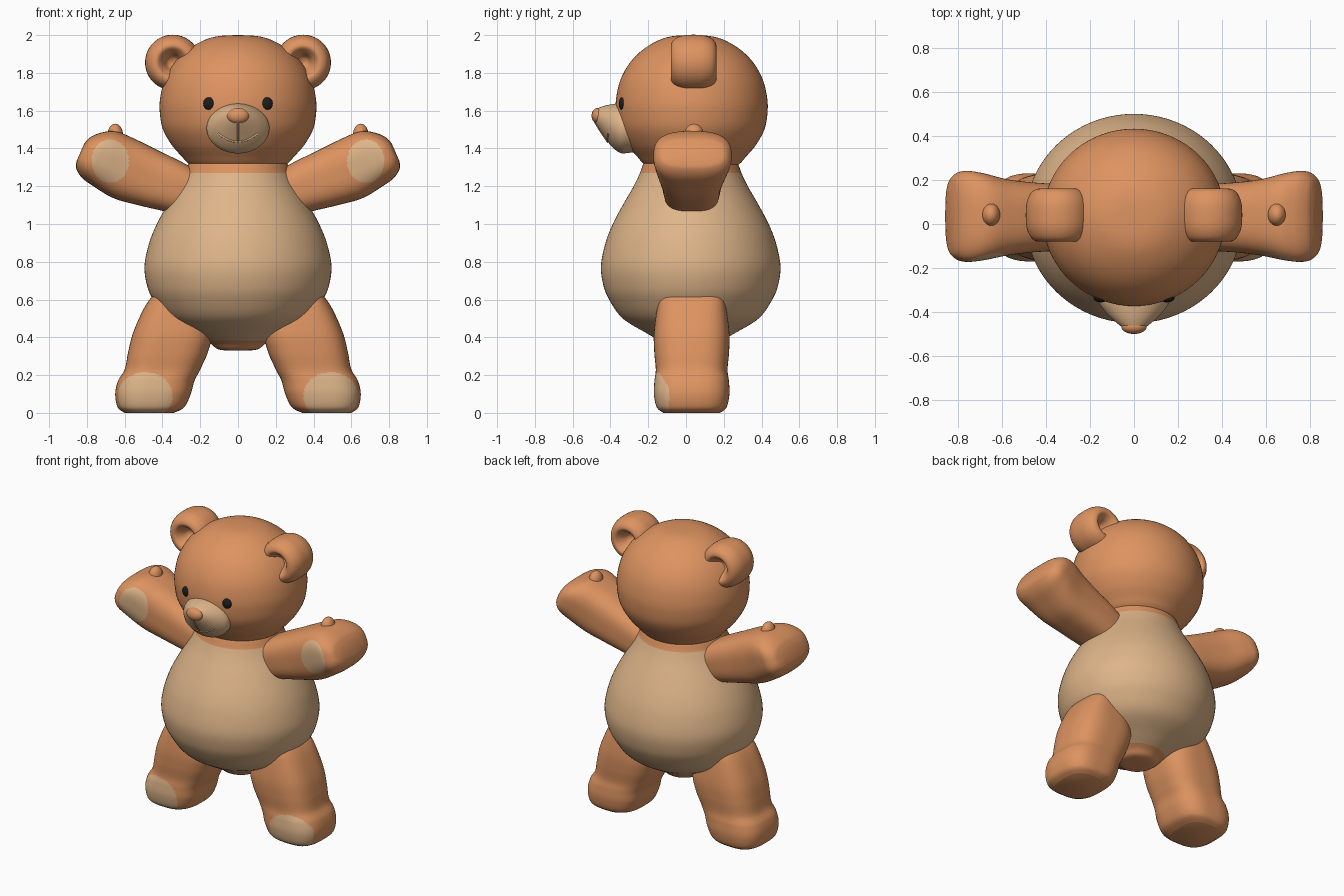
import bpy, bmesh, math
from mathutils import Vector
from mathutils.bvhtree import BVHTree

if "Cube" in bpy.data.objects:
    bpy.data.objects.remove(bpy.data.objects["Cube"])


def material(name, rgb):
    m = bpy.data.materials.new(name)
    m.diffuse_color = (*rgb, 1)
    m.use_nodes = True
    m.node_tree.nodes["Principled BSDF"].inputs["Base Color"].default_value = m.diffuse_color
    return m


FUR = material("orange fur", (0.73, 0.295, 0.118))
PAD = material("tan plush", (0.73, 0.46, 0.25))
BLACK = material("black", (0.012, 0.012, 0.012))
X, Y, Z = Vector((1, 0, 0)), Vector((0, 1, 0)), Vector((0, 0, 1))


def finish(bm, name, mats, rule=None, mirror=False):
    """Turn a bmesh into a smooth object, colouring faces by a rule."""
    bmesh.ops.recalc_face_normals(bm, faces=bm.faces)
    for f in bm.faces:
        f.smooth = True
        if rule and rule(f.calc_center_median()):
            f.material_index = 1
    me = bpy.data.meshes.new(name)
    bm.to_mesh(me)
    bm.free()
    ob = bpy.data.objects.new(name, me)
    bpy.context.collection.objects.link(ob)
    for m in mats:
        me.materials.append(m)
    if mirror:
        mod = ob.modifiers.new("mirror", 'MIRROR')
        mod.use_mirror_merge = False
    return ob


def spline(pts, n):
    """Smooth curve through tuples of numbers."""
    p = [pts[0]] + list(pts) + [pts[-1]]
    out = []
    for i in range(1, len(p) - 2):
        for k in range(n):
            t = k / n
            out.append([0.5 * (2 * b + (c - a) * t + (2 * a - 5 * b + 4 * c - d) * t * t
                               + (3 * b - a - 3 * c + d) * t ** 3)
                        for a, b, c, d in zip(*p[i - 1:i + 3])])
    return out + [list(pts[-1])]


def loft(stations, u, v, power=2.0, n=6, segs=80):
    """Skin rings (cx, cy, cz, radius_u, radius_v) with superellipse sections."""
    bm = bmesh.new()
    rings = []
    for cx, cy, cz, ru, rv in spline(stations, n):
        ring = []
        for k in range(segs):
            a = 2 * math.pi * k / segs
            c, s = math.cos(a), math.sin(a)
            c = math.copysign(abs(c) ** (2 / power), c)
            s = math.copysign(abs(s) ** (2 / power), s)
            ring.append(bm.verts.new(Vector((cx, cy, cz)) + u * ru * c + v * rv * s))
        rings.append(ring)
    for a, b in zip(rings, rings[1:]):
        for k in range(segs):
            j = (k + 1) % segs
            bm.faces.new((a[k], a[j], b[j], b[k]))
    bm.faces.new(rings[0])
    bm.faces.new(rings[-1])
    return bm


def ball(name, centre, radii, mat, mirror=False):
    bm = bmesh.new()
    bmesh.ops.create_uvsphere(bm, u_segments=32, v_segments=20, radius=1)
    for vert in bm.verts:
        vert.co = Vector([c + r * q for c, r, q in zip(centre, radii, vert.co)])
    return finish(bm, name, [mat], mirror=mirror)


def in_ellipse(c, x, z, rx, rz):
    return ((c.x - x) / rx) ** 2 + ((c.z - z) / rz) ** 2 < 1


# Head: round, slightly flattened on top, narrowing to the neck
head = [(2.0, .001), (1.995, .1), (1.973, .18), (1.92, .27), (1.85, .34), (1.76, .39),
        (1.66, .413), (1.58, .413), (1.5, .397), (1.42, .352), (1.36, .3), (1.31, .25), (1.26, .15)]
finish(loft([(0, .03, z, r, r * .97) for z, r in head], X, Y), "head", [FUR])

# Body: pear shape, tan with fur at the neck and the crotch
body = [(1.4, .2), (1.33, .255), (1.27, .28), (1.2, .315), (1.1, .375), (1.0, .43), (.9, .47),
        (.78, .495), (.68, .483), (.6, .45), (.5, .375), (.42, .24), (.37, .15), (.335, .1), (.33, .001)]
finish(loft([(0, .025, z, r, r * .96) for z, r in body], X, Y), "body", [FUR, PAD],
       lambda c: .385 < c.z < 1.268)

# Ears: thick discs, hollow in the middle of both faces
half = [(-.03, .001), (-.045, .03), (-.09, .055), (-.12, .085), (-.105, .12), (-.06, .142)]
ear = half + [(0, .147)] + [(-y, r) for y, r in reversed(half)]
finish(loft([(.345, .04 + y, 1.855, r, r) for y, r in ear], X, Z, segs=64), "ear", [FUR], mirror=True)

# Arms: raised outwards, ending in square paws with a tan palm
across = Vector((-.4, 0, .917)).normalized()
arm = [(.15, .03, 1.12, .11, .13), (.34, .03, 1.195, .138, .15), (.48, .03, 1.245, .155, .16),
       (.595, .03, 1.29, .166, .175), (.705, .033, 1.345, .157, .2), (.775, .035, 1.365, .13, .205),
       (.82, .035, 1.375, .09, .175), (.835, .035, 1.378, .05, .12)]
finish(loft(arm, across, Y, 2.8, n=14, segs=128), "arm", [FUR, PAD],
       lambda c: c.y < 0 and in_ellipse(c, .677, 1.333, .098, .115), True)
ball("thumb", (.65, .042, 1.467), (.042, .053, .064), FUR, True)

# Legs: splayed, with a tan patch on the front of each foot
leg = [(0, .34, .6, .15), (.03, .285, .637, .185), (.1, .25, .65, .2), (.17, .23, .635, .197),
       (.23, .2, .6, .19), (.32, .16, .582, .198), (.42, .14, .557, .2), (.54, .18, .505, .185),
       (.61, .25, .46, .165), (.64, .3, .42, .12)]
finish(loft([((a + b) / 2, .03, z, (b - a) / 2, ry) for z, a, b, ry in leg], X, Y, 2.9, n=10, segs=128),
       "leg", [FUR, PAD], lambda c: c.y < -.09 and in_ellipse(c, .492, .09, .145, .125), True)

# Muzzle: blunt cone on the face
muzzle = [(-.22, 1.507, .15, .12), (-.3, 1.507, .163, .13), (-.35, 1.508, .163, .131),
          (-.4, 1.525, .13, .108), (-.44, 1.548, .09, .075), (-.475, 1.568, .045, .04), (-.485, 1.57, .02, .02)]
bm = loft([(0, y, z, rx, rz) for y, z, rx, rz in muzzle], X, Z)
tree = BVHTree.FromBMesh(bm)
finish(bm, "muzzle", [PAD])
ball("nose", (0, -.466, 1.573), (.058, .034, .042), FUR)

# Smile: thin raised seams laid on the muzzle
seams = [[(.105 * t, 1.435 + .045 * t * t) for t in (i / 10 for i in range(-10, 11))],
         [(0, 1.435 + .012 * i) for i in range(10)]]
for line in seams:
    hits = [tree.ray_cast(Vector((x, -1, z)), Y)[0] for x, z in line]
    cu = bpy.data.curves.new("smile_seam", 'CURVE')
    cu.dimensions = '3D'
    cu.bevel_depth = .005
    sp = cu.splines.new('POLY')
    sp.points.add(len(hits) - 1)
    for p, h in zip(sp.points, hits):
        p.co = (*h, 1)
    cu.materials.append(PAD)
    bpy.context.collection.objects.link(bpy.data.objects.new("smile_seam", cu))

# Eyes
ball("eye", (.15, -.336, 1.637), (.034, .02, .035), BLACK, True)
